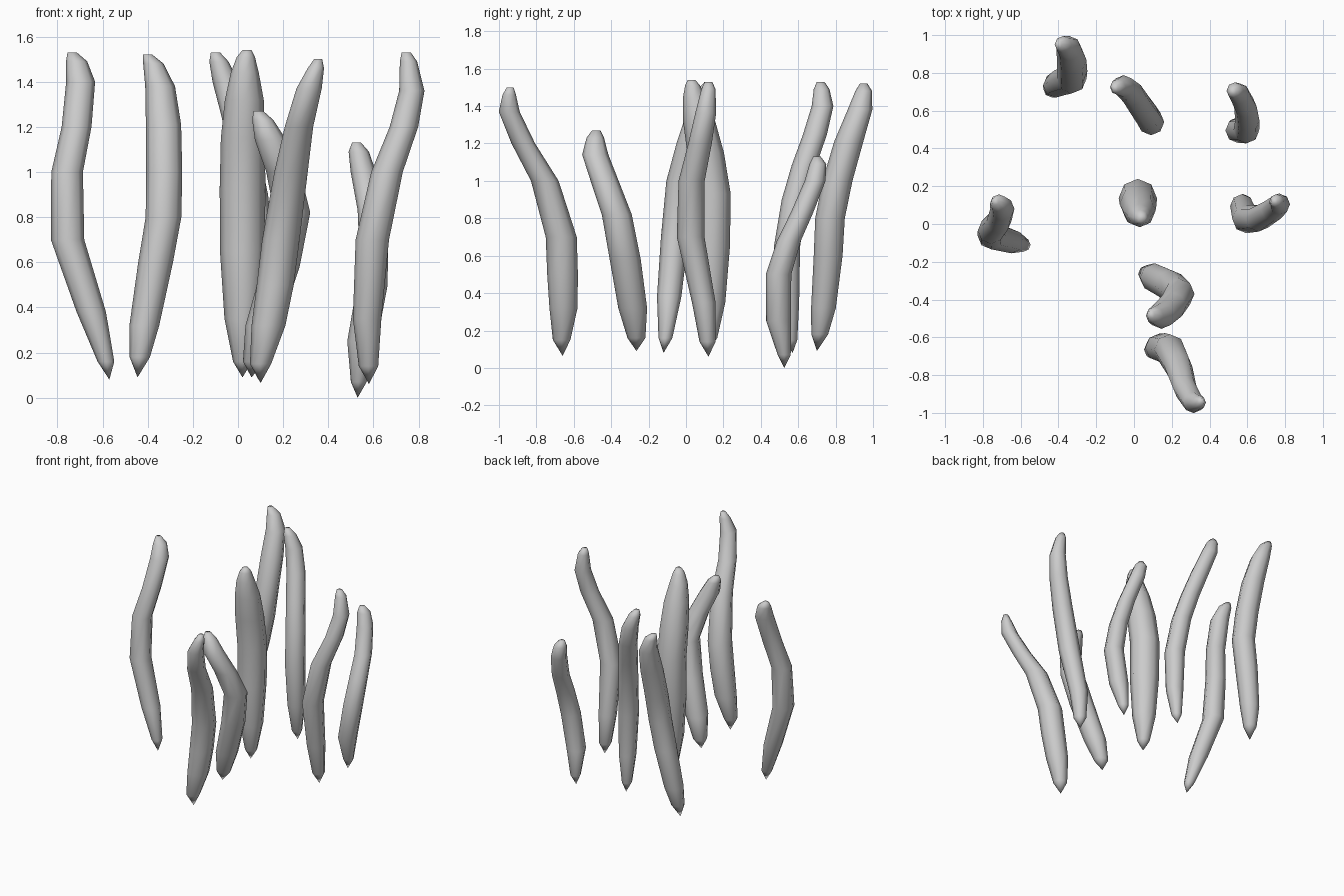
import bpy, bmesh, math

SIDES = 8


def stalk(name, rings):
    """Skin a tapering stalk through horizontal rings (x, y, z, radius); first is a point."""
    bm = bmesh.new()
    foot = bm.verts.new(rings[0][:3])
    loops = []
    for x, y, z, r in rings[1:]:
        loops.append([bm.verts.new((x + r * math.cos(2 * math.pi * i / SIDES),
                                    y + r * math.sin(2 * math.pi * i / SIDES), z))
                      for i in range(SIDES)])
    for i in range(SIDES):
        j = (i + 1) % SIDES
        bm.faces.new((foot, loops[0][j], loops[0][i]))
        for a, b in zip(loops, loops[1:]):
            bm.faces.new((a[i], a[j], b[j], b[i]))
    # rounded tip
    bm.faces.new(loops[-1])
    bmesh.ops.recalc_face_normals(bm, faces=bm.faces)
    me = bpy.data.meshes.new(name)
    bm.to_mesh(me)
    bm.free()
    for p in me.polygons:
        p.use_smooth = True
    bpy.context.collection.objects.link(bpy.data.objects.new(name, me))


# left stalk
stalk("stalk_left", [
    (-.57, -.12, .08, 0), (-.585, -.11, .16, .037), (-.65, -.09, .38, .065), (-.755, -.06, .7, .074),
    (-.757, -.035, 1.0, .07), (-.715, .015, 1.2, .066), (-.697, .08, 1.4, .064),
    (-.715, .11, 1.49, .047), (-.735, .12, 1.53, .02)])

# back left stalk
stalk("stalk_back_left", [
    (-.445, .7, .09, 0), (-.435, .715, .18, .045), (-.415, .735, .32, .066), (-.365, .76, .6, .077),
    (-.33, .77, .8, .079), (-.327, .81, 1.0, .08), (-.33, .87, 1.21, .078),
    (-.345, .93, 1.38, .066), (-.375, .95, 1.48, .045), (-.40, .95, 1.52, .02)])

# back centre stalk
stalk("stalk_back_middle", [
    (.09, .57, .08, 0), (.09, .56, .15, .035), (.095, .545, .35, .06), (.09, .54, .65, .07),
    (.065, .58, .9, .068), (.03, .63, 1.08, .066), (-.01, .69, 1.25, .064),
    (-.055, .73, 1.4, .058), (-.085, .725, 1.49, .042), (-.1, .72, 1.53, .02)])

# short back right stalk
stalk("stalk_back_right", [
    (.53, .525, 0, 0), (.535, .525, .07, .035), (.55, .495, .25, .066), (.595, .495, .5, .068),
    (.6, .55, .68, .064), (.59, .62, .83, .06), (.555, .69, 1.0, .056),
    (.535, .705, 1.09, .045), (.525, .7, 1.13, .02)])

# centre stalk
stalk("stalk_centre", [
    (.02, .12, .09, 0), (.02, .125, .16, .042), (.02, .13, .35, .08), (.02, .135, .65, .1),
    (.02, .138, .93, .101), (.022, .105, 1.15, .098), (.028, .07, 1.32, .086),
    (.03, .045, 1.44, .062), (.035, .035, 1.51, .04), (.04, .03, 1.54, .02)])

# right stalk
stalk("stalk_right", [
    (.58, .12, .06, 0), (.578, .115, .14, .043), (.572, .095, .35, .063), (.595, .025, .7, .074),
    (.66, .03, 1.0, .07), (.735, .075, 1.2, .063), (.77, .105, 1.36, .056),
    (.755, .12, 1.49, .038), (.745, .12, 1.53, .02)])

# short front stalk
stalk("stalk_front_inner", [
    (.06, -.265, .09, 0), (.07, -.265, .16, .048), (.11, -.285, .32, .077), (.19, -.325, .58, .083),
    (.24, -.37, .82, .08), (.2, -.435, 1.0, .075), (.145, -.485, 1.14, .07),
    (.11, -.485, 1.23, .047), (.09, -.48, 1.27, .022)])

# long front stalk
stalk("stalk_front_outer", [
    (.1, -.66, .065, 0), (.1, -.665, .15, .047), (.135, -.655, .32, .075), (.165, -.66, .5, .082),
    (.19, -.667, .7, .083), (.235, -.755, 1.0, .074), (.27, -.87, 1.2, .063),
    (.315, -.945, 1.37, .056), (.345, -.945, 1.46, .036), (.355, -.94, 1.5, .018)])
